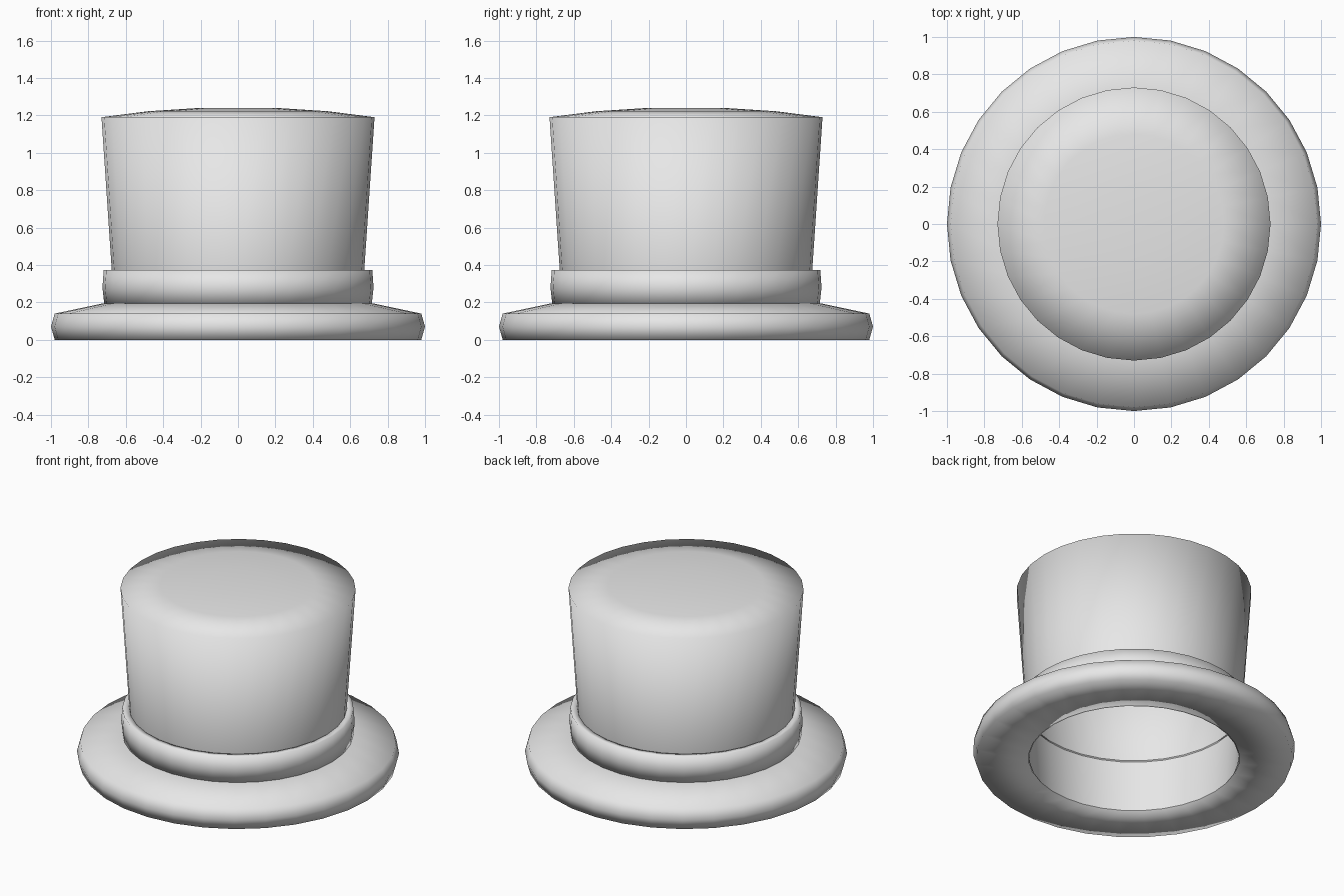
import bpy
import bmesh
import math

SIDES = 32

cube = bpy.data.objects.get("Cube")
if cube:
    bpy.data.objects.remove(cube, do_unlink=True)

grey = bpy.data.materials.new("light_grey_felt")
grey.use_nodes = True
grey.diffuse_color = (0.8, 0.8, 0.8, 1)
grey.node_tree.nodes["Principled BSDF"].inputs["Base Color"].default_value = (0.8, 0.8, 0.8, 1)


def lathe(name, profile, closed=False, cap=False):
    """Turn a (radius, height) profile around z; optionally close the loop or cap its end."""
    bm = bmesh.new()
    rings = []
    for r, z in profile:
        angles = [2 * math.pi * i / SIDES for i in range(SIDES)]
        rings.append([bm.verts.new((r * math.cos(a), r * math.sin(a), z)) for a in angles])
    pairs = list(zip(rings, rings[1:]))
    if closed:
        pairs.append((rings[-1], rings[0]))
    for low, high in pairs:
        for i in range(SIDES):
            j = (i + 1) % SIDES
            bm.faces.new((low[i], low[j], high[j], high[i]))
    if cap:
        bm.faces.new(rings[-1])
    for face in bm.faces:
        face.smooth = True
    mesh = bpy.data.meshes.new(name)
    bm.to_mesh(mesh)
    bm.free()
    mesh.materials.append(grey)
    obj = bpy.data.objects.new(name, mesh)
    bpy.context.collection.objects.link(obj)
    return obj


# Flared, open-bottomed crown with a shallow domed top
lathe("crown", [(0.65, 0.0), (0.675, 0.37), (0.73, 1.19), (0.48, 1.222), (0.2, 1.24)], cap=True)

# Band around the foot of the crown
lathe("band", [(0.665, 0.19), (0.715, 0.19), (0.725, 0.28), (0.718, 0.372), (0.675, 0.372)], closed=True)

# Thick brim with a rounded rim, rising towards the band
lathe("brim", [(0.655, 0.0), (0.98, 0.0), (1.0, 0.07), (0.98, 0.14), (0.72, 0.195), (0.665, 0.195)], closed=True)
